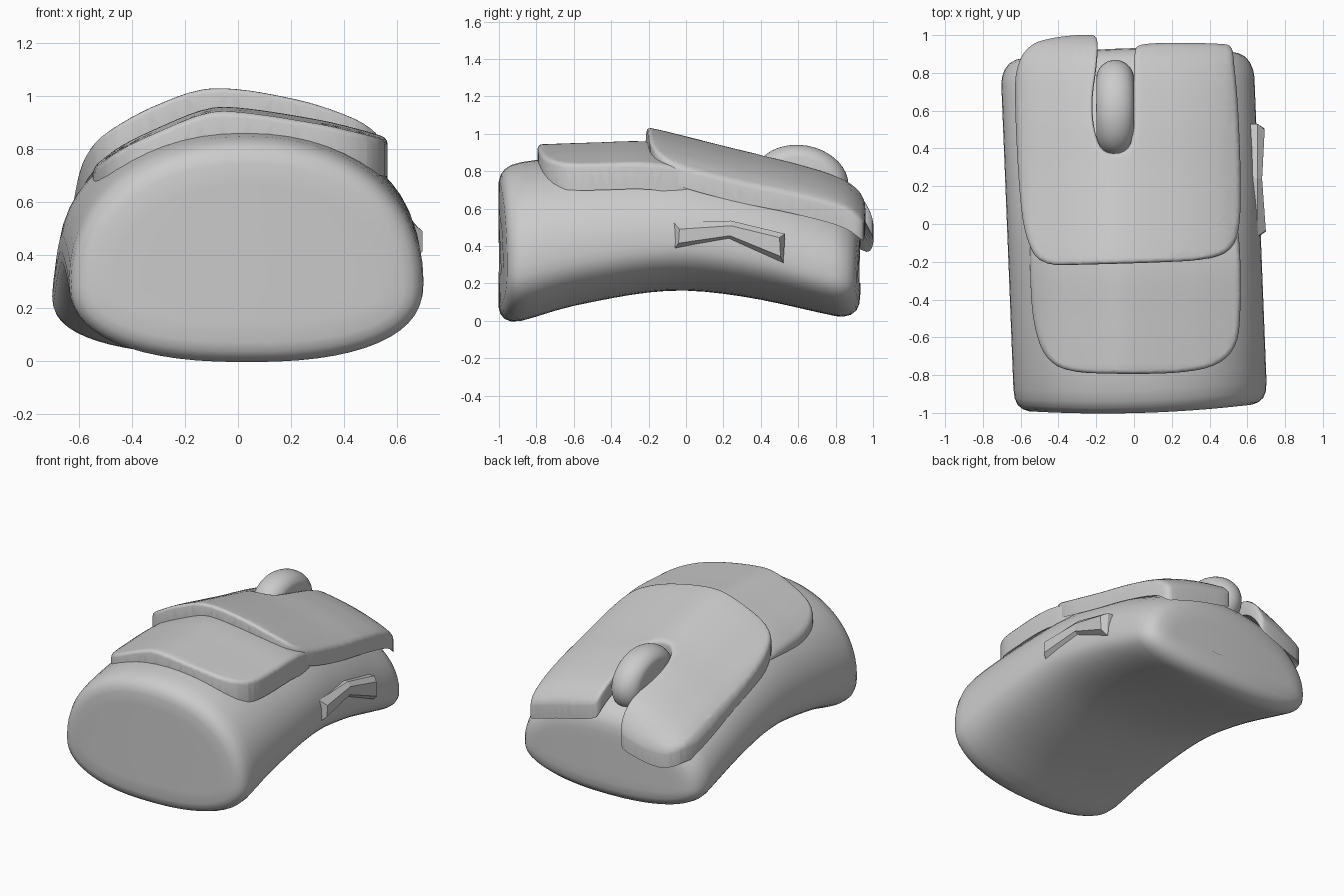
import bpy, bmesh, math
from mathutils import Vector

if "Cube" in bpy.data.objects:
    bpy.data.objects.remove(bpy.data.objects["Cube"])


def curve(pts, t):
    """Smooth interpolation through (position, value) pairs."""
    n = len(pts)
    if t <= pts[0][0]:
        return pts[0][1]
    if t >= pts[-1][0]:
        return pts[-1][1]
    i = next(k for k in range(n - 1) if t <= pts[k + 1][0])

    def slope(k):
        a, b = pts[max(k - 1, 0)], pts[min(k + 1, n - 1)]
        return (b[1] - a[1]) / (b[0] - a[0])
    (x0, y0), (x1, y1) = pts[i], pts[i + 1]
    d = x1 - x0
    s = (t - x0) / d
    return ((2*s**3 - 3*s**2 + 1) * y0 + (s**3 - 2*s**2 + s) * d * slope(i)
            + (3*s**2 - 2*s**3) * y1 + (s**3 - s**2) * d * slope(i + 1))


def finish(bm, name, angle=None):
    bmesh.ops.recalc_face_normals(bm, faces=bm.faces)
    me = bpy.data.meshes.new(name)
    bm.to_mesh(me)
    bm.free()
    ob = bpy.data.objects.new(name, me)
    bpy.context.collection.objects.link(ob)
    if angle:
        bpy.ops.object.select_all(action='DESELECT')
        ob.select_set(True)
        bpy.context.view_layer.objects.active = ob
        bpy.ops.object.shade_smooth_by_angle(angle=math.radians(angle))
    return ob


def chaikin(pts, times=2):
    for _ in range(times):
        out = []
        for i, p in enumerate(pts):
            q = pts[(i + 1) % len(pts)]
            out += [(.75*p[0] + .25*q[0], .75*p[1] + .25*q[1]),
                    (.25*p[0] + .75*q[0], .25*p[1] + .75*q[1])]
        pts = out
    return pts


def panel(name, outline, thick, crest, drop):
    """Flat outlined slab, rounded on top, then draped over crest(y) + drop(x)."""
    bm = bmesh.new()
    base = bm.faces.new([bm.verts.new((x, y, -thick)) for x, y in chaikin(outline)])
    ext = bmesh.ops.extrude_face_region(bm, geom=[base], use_keep_orig=True)['geom']
    for v in ext:
        if isinstance(v, bmesh.types.BMVert):
            v.co.z = 0
    rim = [e for e in bm.edges if all(v.co.z == 0 for v in e.verts)]
    bmesh.ops.recalc_face_normals(bm, faces=bm.faces)
    bmesh.ops.bevel(bm, geom=rim, offset=.022, segments=3, profile=.5, affect='EDGES')
    bmesh.ops.triangulate(bm, faces=bm.faces)
    for axis, lo, hi, n in ((0, -.7, .65, 30), (1, -.85, 1.02, 40)):
        no = Vector((0, 0, 0))
        no[axis] = 1
        for i in range(n):
            bmesh.ops.bisect_plane(bm, geom=bm.verts[:] + bm.edges[:] + bm.faces[:],
                                   plane_co=no * (lo + (hi - lo) * (i + .37) / n), plane_no=no)
    for v in bm.verts:
        v.co.z += curve(crest, v.co.y) + curve(drop, v.co.x)
    return finish(bm, name, 40)


# Body: D-shaped section lofted along an arched path
bottom = [(-1, -.01), (-.9, -.005), (-.6, .08), (-.1, .16), (.3, .13), (.85, .015), (.93, .01)]
top = [(-1, .825), (-.8, .86), (-.4, .88), (0, .88), (.4, .80), (.65, .71), (.93, .60)]
rings = [(-1, .26), (-1, .16), (-1, .08), (-.99, .045), (-.97, .02), (-.935, .005), (-.88, 0)]
rings += [(-.8 + .1 * i, 0) for i in range(17)]
rings += [(.84, .005), (.88, .02), (.91, .045), (.925, .08), (.93, .13), (.93, .19)]
bm = bmesh.new()
N, loops = 56, []
for y, inset in rings:
    b, t = curve(bottom, y), curve(top, y)
    mid = b + .35 * (t - b)
    loop = []
    for k in range(N):
        a = 2 * math.pi * k / N
        c, s = math.cos(a), math.sin(a)
        p = 2.15 if s > 0 else 2.4
        h = (t - mid if s > 0 else mid - b) - inset
        x = (.67 - inset) * math.copysign(abs(c) ** (2 / p), c)
        z = mid + h * math.copysign(abs(s) ** (2 / p), s)
        bulge = .12 if y > 0 else .075
        loop.append(bm.verts.new((x - .038 * y - .002, y * (1 - bulge * x * x) + .03 * x, z)))
    loops.append(loop)
for A, B in zip(loops, loops[1:]):
    for k in range(N):
        bm.faces.new((A[k], A[(k + 1) % N], B[(k + 1) % N], B[k]))
bm.faces.new(loops[0])
bm.faces.new(loops[-1])
finish(bm, "body", 60)

# Front button panel with the wheel slot
panel("button_panel",
      [(-.50, -.22), (-.25, -.215), (.1, -.205), (.40, -.19), (.53, -.13), (.565, .02), (.565, .3),
       (.55, .65), (.53, .85), (.52, .945), (.46, .955), (.25, .96), (.03, .955), (0, .92),
       (0, .7), (0, .5), (-.03, .38), (-.16, .37), (-.21, .48), (-.225, .65), (-.195, .85),
       (-.19, .99), (-.24, 1.005), (-.42, .99), (-.56, .95), (-.63, .82), (-.63, .6),
       (-.61, .2), (-.58, -.06)],
      .11,
      [(-.25, 1.04), (-.15, 1.022), (0, .985), (.3, .91), (.6, .84), (.85, .755), (.95, .67), (1.01, .56)],
      [(-.64, -.29), (-.6, -.23), (-.5, -.165), (-.3, -.06), (-.1, 0), (.2, -.035), (.45, -.11), (.58, -.18)])

# Rear palm panel, tucked under the front one
panel("palm_panel",
      [(-.55, -.02), (-.55, -.3), (-.535, -.52), (-.48, -.7), (-.36, -.785), (-.05, -.795), (.25, -.79),
       (.45, -.75), (.55, -.64), (.565, -.45), (.565, -.2), (.55, 0), (.5, .1), (0, .08), (-.5, .05)],
      .14,
      [(-.8, .94), (-.5, .95), (-.2, .955), (0, .915), (.15, .86)],
      [(-.56, -.235), (-.45, -.15), (-.3, -.075), (-.12, -.005), (0, 0), (.3, -.045), (.45, -.08), (.57, -.115)])

# Scroll wheel: a ball stretched outward from its axle, flat sided
bm = bmesh.new()
bmesh.ops.create_uvsphere(bm, u_segments=40, v_segments=20, radius=.1)
for v in bm.verts:
    x, y, z = v.co
    r = math.hypot(x, y)
    k = (r + .155) / r if r > .001 else 0
    v.co = (z, y * k, x * k * .76)
wheel = finish(bm, "scroll_wheel", 60)
wheel.rotation_euler.x = math.radians(-10)
wheel.location = (-.1, .615, .745)

# Chevron side button
base = [(-.065, .525), (.24, .535), (.53, .465), (.52, .31), (.23, .44), (-.07, .375)]
face = [(.698, -.035, .49), (.678, .24, .508), (.692, .50, .445),
        (.692, .505, .345), (.678, .235, .455), (.698, -.04, .415)]
bm = bmesh.new()
inner = [bm.verts.new((.57, y, z)) for y, z in base]
lip = [bm.verts.new((.655, y, z)) for y, z in base]
outer = [bm.verts.new(p) for p in face]
for A, B in ((inner, lip), (lip, outer)):
    for k in range(6):
        bm.faces.new((A[k], A[(k + 1) % 6], B[(k + 1) % 6], B[k]))
for r in (inner, outer):
    bm.faces.new((r[0], r[1], r[4], r[5]))
    bm.faces.new((r[1], r[2], r[3], r[4]))
finish(bm, "side_button")
